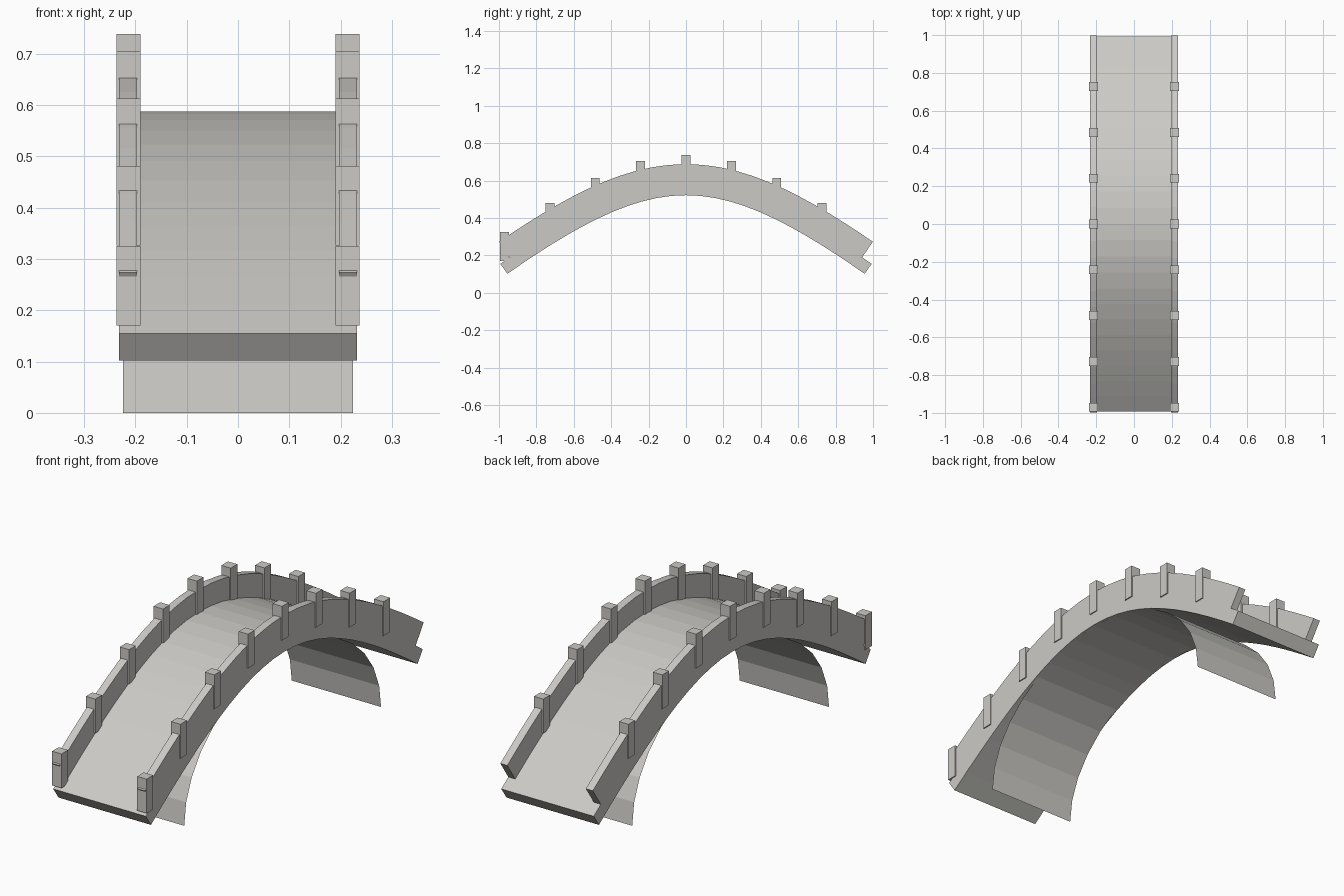
import bpy
import bmesh
import math
from mathutils import Vector

if "Cube" in bpy.data.objects:
    bpy.data.objects.remove(bpy.data.objects["Cube"], do_unlink=True)

# One stone colour for the whole bridge
stone = bpy.data.materials.new("warm grey stone")
stone.use_nodes = True
colour = (0.6, 0.59, 0.56, 1)
stone.diffuse_color = colour
stone.node_tree.nodes["Principled BSDF"].inputs["Base Color"].default_value = colour


def finish(bm, name):
    mesh = bpy.data.meshes.new(name)
    bm.to_mesh(mesh)
    bm.free()
    mesh.materials.append(stone)
    obj = bpy.data.objects.new(name, mesh)
    bpy.context.scene.collection.objects.link(obj)
    return obj


# Underside of the deck: rounded at the crown, nearly straight at the ends
CROWN, ROUND, STEEP = 0.522, 0.608, 0.754


def curve_point(y, offset):
    root = math.sqrt(ROUND ** 2 + STEEP * y * y)
    normal = Vector((STEEP * y / root, 1)).normalized()
    return Vector((y, CROWN + ROUND - root)) + normal * offset


def curved_band(name, x0, x1, low, high, reach, segments=24):
    """Band following the bridge curve between two offsets."""
    bm = bmesh.new()
    rings = []
    for i in range(segments + 1):
        y = reach * (2 * i / segments - 1)
        a, b = curve_point(y, low), curve_point(y, high)
        rings.append([bm.verts.new((x, p.x, p.y))
                      for x, p in ((x0, a), (x1, a), (x1, b), (x0, b))])
    for r, s in zip(rings, rings[1:]):
        for k in range(4):
            m = (k + 1) % 4
            bm.faces.new((r[k], r[m], s[m], s[k]))
    bm.faces.new(rings[0])
    bm.faces.new(rings[-1])
    bmesh.ops.recalc_face_normals(bm, faces=bm.faces)
    return finish(bm, name)


def box(name, centre, size):
    bm = bmesh.new()
    bmesh.ops.create_cube(bm, size=1)
    bmesh.ops.scale(bm, vec=size, verts=bm.verts)
    bmesh.ops.translate(bm, vec=centre, verts=bm.verts)
    return finish(bm, name)


# Walkway
curved_band("deck", -0.232, 0.232, 0, 0.065, 0.955)

# Parapets and their posts; the back end has no end post
for side, sign in (("left", 1), ("right", -1)):
    curved_band(side + "_parapet", sign * 0.197, sign * 0.232, 0.064, 0.166, 0.905)
    for i in range(8):
        y = -0.97 + i * 0.2425
        top = 0.738 - (math.sqrt(ROUND ** 2 + 0.715 * y * y) - ROUND)
        box(f"{side}_post_{i + 1}", (sign * 0.2135, y, top - 0.0775),
            (0.047, 0.047, 0.155))

# Thin barrel vault under the deck
bm = bmesh.new()
previous = None
for i in range(17):
    angle = math.pi * i / 16
    y, z = -0.705 * math.cos(angle), 0.52 * math.sin(angle)
    pair = [bm.verts.new((x, y, z)) for x in (-0.224, 0.224)]
    if previous:
        bm.faces.new((previous[0], previous[1], pair[1], pair[0]))
    previous = pair
finish(bm, "arch_vault")
